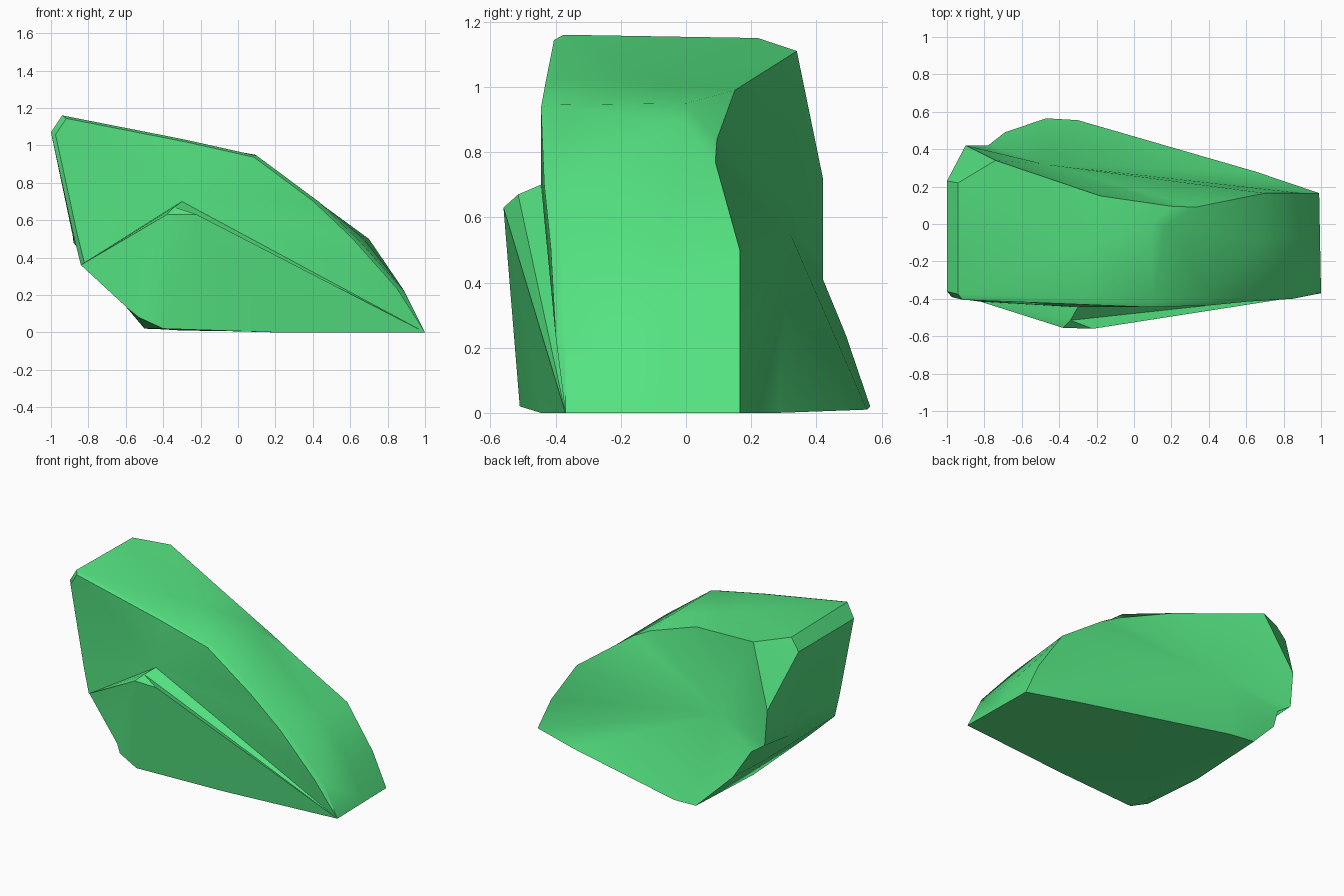
import bpy
import bmesh
import math
from mathutils import Vector

cube = bpy.data.objects.get("Cube")
if cube:
    bpy.data.objects.remove(cube, do_unlink=True)

# Single flat colour
green = bpy.data.materials.new("emerald_green")
green.use_nodes = True
colour = (0.089, 0.77, 0.22, 1.0)
green.diffuse_color = colour
shader = next(n for n in green.node_tree.nodes if n.type == "BSDF_PRINCIPLED")
shader.inputs["Base Color"].default_value = colour
shader.inputs["Roughness"].default_value = 0.8

# Matching outlines of the front and back edges, from the low tip over the top
front_outline = [
    (1, -.37, 0), (.89, -.37, .22), (.64, -.385, .5), (.43, -.405, .7),
    (.1, -.415, .945), (-.28, -.4, 1.03), (-.94, -.375, 1.16),
    (-1, -.36, 1.07), (-.88, -.38, .52), (-.84, -.385, .36),
    (-.58, -.46, .12), (-.53, -.5, .08), (-.4, -.51, .02), (.2, -.445, 0),
]
back_outline = [
    (.99, .165, 0), (.89, .165, .22), (.7, .165, .5), (.33, .09, .77),
    (.2, .095, .84), (-.18, .15, .99), (-.74, .34, 1.11),
    (-.9, .42, .72), (-.88, .42, .48), (-.78, .42, .41),
    (-.69, .49, .24), (-.47, .565, .02), (-.3, .555, .01), (.65, .28, 0),
]
# Shallow notch near the back rim, chamfer on the tall end, low keel
middle_changes = {3: (.17, -.01, .89), 4: (.09, 0, .95),
                  6: (-.94, .22, 1.15), 7: (-1, .23, 1.07),
                  11: (-.5, 0, .02)}

bm = bmesh.new()


def add_loop(points):
    return [bm.verts.new(p) for p in points]


def bridge(loop_a, loop_b, closed=True):
    count = len(loop_a)
    for i in range(count if closed else count - 1):
        j = (i + 1) % count
        bm.faces.new((loop_a[i], loop_a[j], loop_b[j], loop_b[i]))


def fan(hub, chain):
    for a, b in zip(chain, chain[1:]):
        bm.faces.new((hub, a, b))


# Thick body between the two outlines
middle_outline = [
    middle_changes.get(i, Vector(a).lerp(Vector(b), 0.55))
    for i, (a, b) in enumerate(zip(front_outline, back_outline))
]
front = add_loop(front_outline)
middle = add_loop(middle_outline)
back = add_loop(back_outline)
bridge(front, middle)
bridge(middle, back)

# Broad hollow back face
hollow = bm.verts.new((-.48, .32, .55))
fan(hollow, back + back[:1])

# Chamfered rim of the upper front face
peak = bm.verts.new((-.3, -.445, .7))
rim = []
for v in front[1:10]:
    p = v.co.lerp(peak.co, 0.035)
    p.y = v.co.y - 0.03
    rim.append(bm.verts.new(p))
bridge(front[1:10], rim, closed=False)
bm.faces.new((front[0], front[1], rim[0]))
fan(peak, [front[0]] + rim)

# Protruding lower front with a narrow ledge
shoulder, ledge_left, ledge_right = add_loop(
    [(-.34, -.515, .67), (-.38, -.555, .63), (-.22, -.56, .63)])
fan(shoulder, [peak, rim[-1], ledge_left, ledge_right, front[0], peak])
fan(ledge_right, [front[0], front[13], front[12], ledge_left])
fan(ledge_left, front[12:8:-1] + [rim[-1]])

bmesh.ops.triangulate(bm, faces=[f for f in bm.faces if len(f.verts) > 3])
bmesh.ops.recalc_face_normals(bm, faces=bm.faces[:])

mesh = bpy.data.meshes.new("boulder")
bm.to_mesh(mesh)
bm.free()
mesh.materials.append(green)
boulder = bpy.data.objects.new("boulder", mesh)
bpy.context.collection.objects.link(boulder)

# Soft shading over shallow angles, crisp ridges elsewhere
bpy.ops.object.select_all(action="DESELECT")
boulder.select_set(True)
bpy.context.view_layer.objects.active = boulder
bpy.ops.object.shade_smooth_by_angle(angle=math.radians(35))
